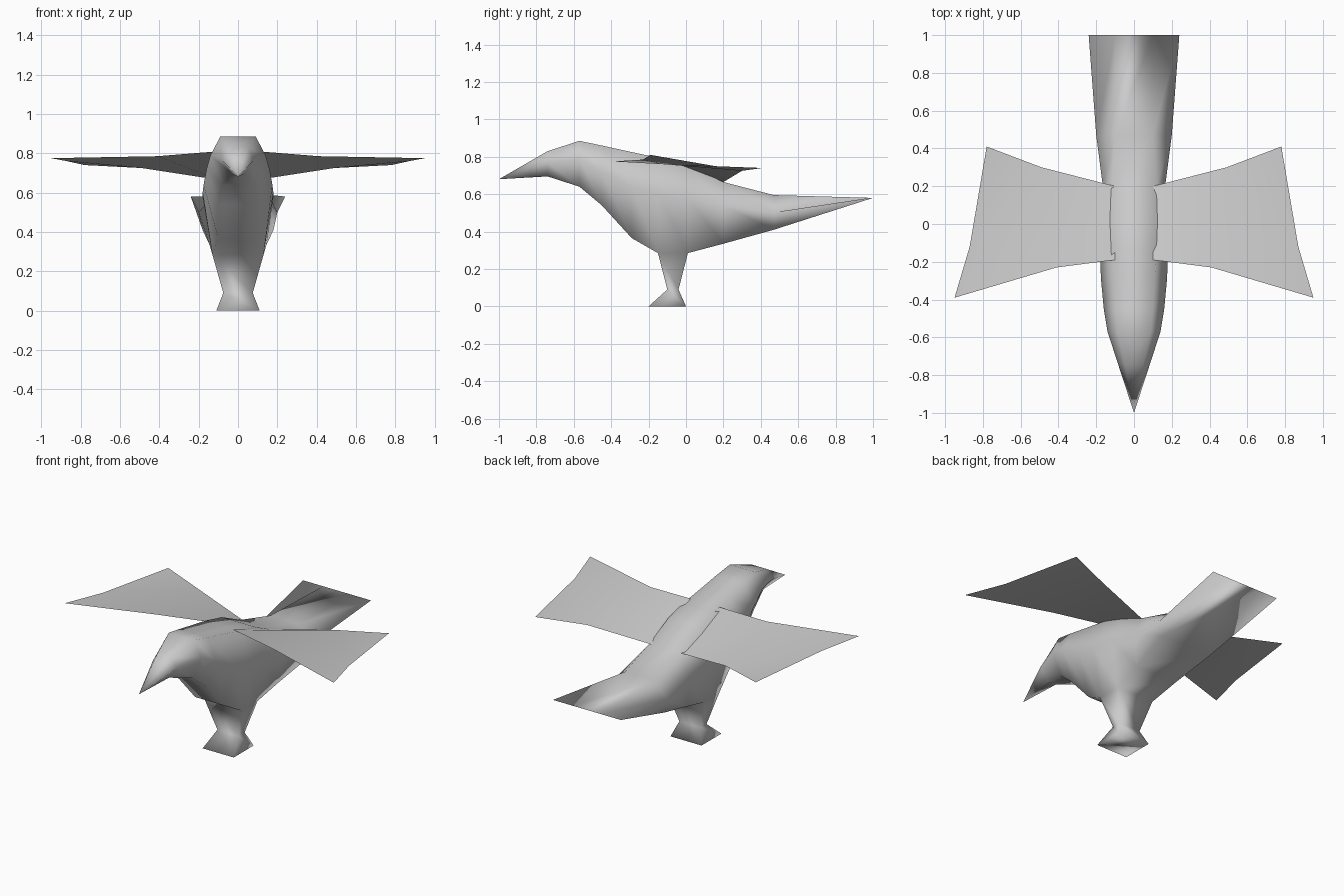
import bpy, bmesh

cube = bpy.data.objects.get("Cube")
if cube:
    bpy.data.objects.remove(cube)

grey = bpy.data.materials.new("plain_grey")
grey.use_nodes = True
colour = (0.6, 0.6, 0.6, 1)
grey.diffuse_color = colour
grey.node_tree.nodes["Principled BSDF"].inputs["Base Color"].default_value = colour


def finish(bm, name):
    mesh = bpy.data.meshes.new(name)
    bm.to_mesh(mesh)
    bm.free()
    mesh.materials.append(grey)
    for poly in mesh.polygons:
        poly.use_smooth = True
    obj = bpy.data.objects.new(name, mesh)
    bpy.context.collection.objects.link(obj)
    return obj


# Body sections: y, heights (top, side, bottom), half widths (top, side, bottom)
sections = [
    (-1.0, (.68, .68, .68), (0, 0, 0)),
    (-.74, (.83, .77, .695), (.05, .085, .03)),
    (-.57, (.885, .79, .64), (.09, .14, .08)),
    (-.45, (.86, .72, .54), (.10, .16, .10)),
    (-.29, (.825, .64, .365), (.11, .175, .10)),
    (-.15, (.795, .60, .285), (.12, .18, .13)),
    (.01, (.755, .58, .285), (.12, .18, .13)),
    (.20, (.665, .54, .335), (.12, .165, .145)),
    (.47, (.595, .50, .41), (.10, .20, .18)),
    (1.0, (.58, .58, .58), (.10, .24, .10)),
]
bm = bmesh.new()
rings = []
for y, heights, widths in sections:
    half = list(zip(widths, heights))
    outline = half + [(-x, z) for x, z in reversed(half)]
    rings.append([bm.verts.new((x, y, z)) for x, z in outline])
belly = None
for i, (a, b) in enumerate(zip(rings, rings[1:])):
    for k in range(6):
        n = (k + 1) % 6
        face = bm.faces.new((a[k], a[n], b[n], b[k]))
        if k == 2 and sections[i][0] == -.15:
            belly = face

# Leg and foot grow from the belly face
for z, x, front, back in [(.09, .075, -.10, -.04), (0, .11, -.20, 0)]:
    ext = bmesh.ops.extrude_discrete_faces(bm, faces=[belly])
    belly = ext["faces"][0]
    mid = sum(v.co.y for v in belly.verts) / 4
    for v in belly.verts:
        v.co = (x if v.co.x > 0 else -x, front if v.co.y < mid else back, z)

# Close the beak tip and the flat tail edge
bmesh.ops.remove_doubles(bm, verts=bm.verts, dist=.001)
bmesh.ops.recalc_face_normals(bm, faces=bm.faces)
finish(bm, "body")

# Wings: pairs of leading and trailing edge points from root to tip
lead = [(.10, -.19, .81), (.41, -.23, .785), (.95, -.39, .775)]
trail = [(.10, .20, .665), (.49, .30, .725), (.78, .41, .74)]
for name, side in (("left_wing", 1), ("right_wing", -1)):
    bm = bmesh.new()
    f, t = [[bm.verts.new((x * side, y, z)) for x, y, z in edge] for edge in (lead, trail)]
    tip = bm.verts.new((.87 * side, -.12, .76))
    for loop in ((f[0], f[1], t[1], t[0]), (f[1], f[2], tip), (f[1], tip, t[1]), (t[1], tip, t[2])):
        bm.faces.new(loop if side > 0 else loop[::-1])
    finish(bm, name)
